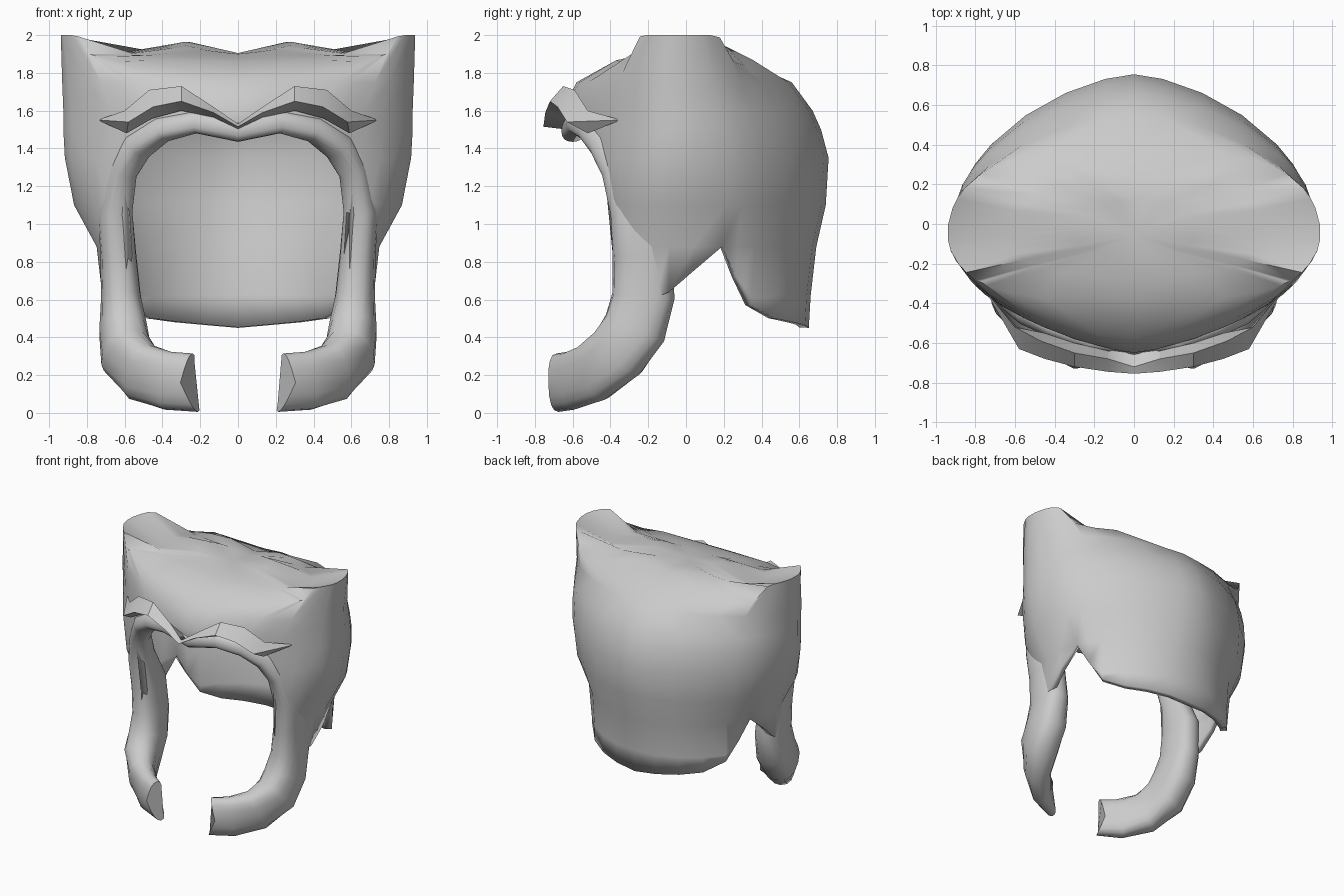
import bpy, bmesh
from math import sin, cos, radians, pi, copysign
from mathutils import Vector

cube = bpy.data.objects.get("Cube")
if cube:
    bpy.data.objects.remove(cube)

grey = bpy.data.materials.new("plain grey")
grey.use_nodes = True
tone = (0.6, 0.6, 0.6, 1)
grey.diffuse_color = tone
grey.node_tree.nodes["Principled BSDF"].inputs["Base Color"].default_value = tone
MID_Y = -0.05


def lerp_table(table, key):
    """Interpolate the rows of a table by their first column."""
    for low, high in zip(table, table[1:]):
        if key <= high[0]:
            t = max(0, (key - low[0]) / (high[0] - low[0]))
            return [a + (b - a) * t for a, b in zip(low[1:], high[1:])]
    return list(table[-1][1:])


def finish(name, bm, angle, wall=0):
    """Turn half a part into a mirrored, shaded object."""
    mesh = bpy.data.meshes.new(name)
    bm.to_mesh(mesh)
    bm.free()
    obj = bpy.data.objects.new(name, mesh)
    bpy.context.collection.objects.link(obj)
    mesh.materials.append(grey)
    mirror = obj.modifiers.new("mirror", "MIRROR")
    mirror.use_clip = True
    mirror.merge_threshold = 0.002
    if wall:
        solid = obj.modifiers.new("wall", "SOLIDIFY")
        solid.thickness = wall
        solid.offset = -1
    bpy.ops.object.select_all(action="DESELECT")
    obj.select_set(True)
    bpy.context.view_layer.objects.active = obj
    bpy.ops.object.shade_smooth_by_angle(angle=radians(angle))


def loft(bm, sections, closed):
    """Join a row of equal-length point lists with quads."""
    rows = [[bm.verts.new(p) for p in s] for s in sections]
    count = len(rows[0])
    for a, b in zip(rows, rows[1:]):
        for i in range(count if closed else count - 1):
            j = (i + 1) % count
            bm.faces.new((a[i], a[j], b[j], b[i]))
    return rows


# Hood wall: height, half width, front y, back y, front and back squareness
WALL = [(0.45, 0.72, -0.5, 0.65, 0.6, 1), (0.62, 0.72, -0.5, 0.66, 0.6, 1),
        (0.88, 0.75, -0.5, 0.69, 0.6, 1.1), (1.1, 0.87, -0.53, 0.74, 0.65, 1.2),
        (1.35, 0.92, -0.57, 0.755, 0.95, 1.3), (1.5, 0.93, -0.65, 0.715, 1.5, 1.3),
        (1.6, 0.93, -0.65, 0.67, 1.5, 1.3), (1.75, 0.935, -0.58, 0.56, 1.2, 1.3)]
# Lower edge: angle from the front, height
RIM = [(0, 1.46), (14, 1.49), (28, 1.49), (38, 1.45), (43, 1.38), (45, 0.64), (54, 0.62),
       (62, 0.61), (75, 0.61), (85, 0.64), (97, 0.75), (109, 0.88), (116, 0.72), (124, 0.57),
       (138, 0.5), (152, 0.48), (166, 0.465), (180, 0.45)]
# Crown rings: half width, front y, back y, front z, side z, back z, squareness
CROWN = [(0.94, -0.38, 0.36, 1.86, 2.0, 1.84, 0.5), (0.66, -0.27, 0.22, 1.88, 1.9, 1.89, 0.8),
         (0.3, -0.17, 0.12, 1.9, 1.905, 1.9, 1)]
# Ear lift by angle
LIFT = [(28, 0), (45, 0.3), (54, 0.95), (62, 1), (120, 1), (125, 0.9), (138, 0.1), (152, 0)]


def ring_point(angle, width, front, back, z, front_power, back_power):
    c, s = cos(radians(angle)), max(0, sin(radians(angle)))
    reach, power = (front, front_power) if c > 0 else (back, back_power)
    x = width * s ** power if s > 1e-6 else 0
    return Vector((x, MID_Y + (reach - MID_Y) * abs(c), z))


def hood_column(angle, rim):
    points = []
    for row in WALL:
        z = max(row[0], rim)
        width, front, back, fp, bp = lerp_table(WALL, z)
        points.append(ring_point(angle, width, front, back, z, fp, bp))
    lift = lerp_table(LIFT, angle)[0]
    for width, front, back, zf, zs, zb, power in CROWN:
        base = zf if angle < 90 else zb
        p = ring_point(angle, width, front, back, base + (zs - base) * lift, power, power)
        # A shallow lobe on each side of the central crease, fading to the front
        fade = min(1, max(0.2, (p.y + 0.35) / 0.4))
        p.z += 0.07 * fade * max(0, 1 - abs(p.x - 0.3) / 0.3)
        points.append(p)
    points.append(Vector((0, MID_Y, 1.905)))
    return points


bm = bmesh.new()
loft(bm, [hood_column(a, r) for a, r in RIM], False)
bmesh.ops.remove_doubles(bm, verts=bm.verts, dist=0.0005)
bmesh.ops.recalc_face_normals(bm, faces=bm.faces)
middle = Vector((0, MID_Y, 1.2))
if sum(f.normal.dot(f.calc_center_median() - middle) for f in bm.faces) < 0:
    bmesh.ops.reverse_faces(bm, faces=bm.faces)
finish("hood", bm, 50, wall=0.05)

# Rolled edge and hanging straps: centre x, y, z, half thickness, half breadth
STRAP = [(0, -0.6, 1.495, 0.06, 0.06), (0.22, -0.575, 1.54, 0.06, 0.06),
         (0.4, -0.505, 1.5, 0.07, 0.065), (0.53, -0.435, 1.41, 0.08, 0.07),
         (0.61, -0.37, 1.28, 0.075, 0.075), (0.65, -0.3, 1.08, 0.09, 0.105),
         (0.635, -0.23, 0.85, 0.095, 0.16), (0.62, -0.225, 0.62, 0.105, 0.165),
         (0.61, -0.27, 0.45, 0.125, 0.17), (0.595, -0.36, 0.32, 0.13, 0.165),
         (0.51, -0.49, 0.215, 0.1, 0.16), (0.37, -0.61, 0.17, 0.075, 0.155),
         (0.23, -0.68, 0.16, 0.055, 0.155)]
SIDES = 16


def boxy(value):
    return copysign(abs(value) ** 0.8, value)


sections = []
for i, (x, y, z, thick, broad) in enumerate(STRAP):
    before, after = STRAP[max(0, i - 1)], STRAP[min(len(STRAP) - 1, i + 1)]
    along = (Vector(after[:3]) - Vector(before[:3])).normalized()
    if i == 0:
        along = Vector((1, 0, 0))
    out = Vector((x, y + 0.2, 0))
    out = (out - along * out.dot(along)).normalized()
    across = along.cross(out)
    sections.append([Vector((x, y, z)) + out * thick * boxy(cos(a)) + across * broad * boxy(sin(a))
                     for a in (2 * pi * k / SIDES for k in range(SIDES))])
# Notch the strap end, with its lower corner reaching further inwards
for p in sections[-1]:
    rise = p.z - 0.16
    p.x += 0.05 + 0.15 * rise - 0.35 * abs(rise)
bm = bmesh.new()
rows = loft(bm, sections, True)
bm.faces.new(rows[-1])
bmesh.ops.recalc_face_normals(bm, faces=bm.faces)
finish("edge_and_straps", bm, 50)

# Brow ridge: top, front and under edges at each station
BROW = [((0, -0.72, 1.53), (0, -0.755, 1.515), (0, -0.63, 1.5)),
        ((0.13, -0.68, 1.62), (0.13, -0.745, 1.59), (0.13, -0.64, 1.565)),
        ((0.3, -0.65, 1.73), (0.3, -0.72, 1.65), (0.3, -0.6, 1.6)),
        ((0.47, -0.59, 1.71), (0.45, -0.68, 1.62), (0.45, -0.55, 1.56)),
        ((0.6, -0.52, 1.6), (0.58, -0.63, 1.54), (0.59, -0.52, 1.48)),
        ((0.73, -0.36, 1.555), (0.73, -0.37, 1.55), (0.73, -0.36, 1.545))]
bm = bmesh.new()
rows = loft(bm, BROW, True)
bm.faces.new(rows[-1])
bmesh.ops.recalc_face_normals(bm, faces=bm.faces)
finish("brow_ridge", bm, 25)
